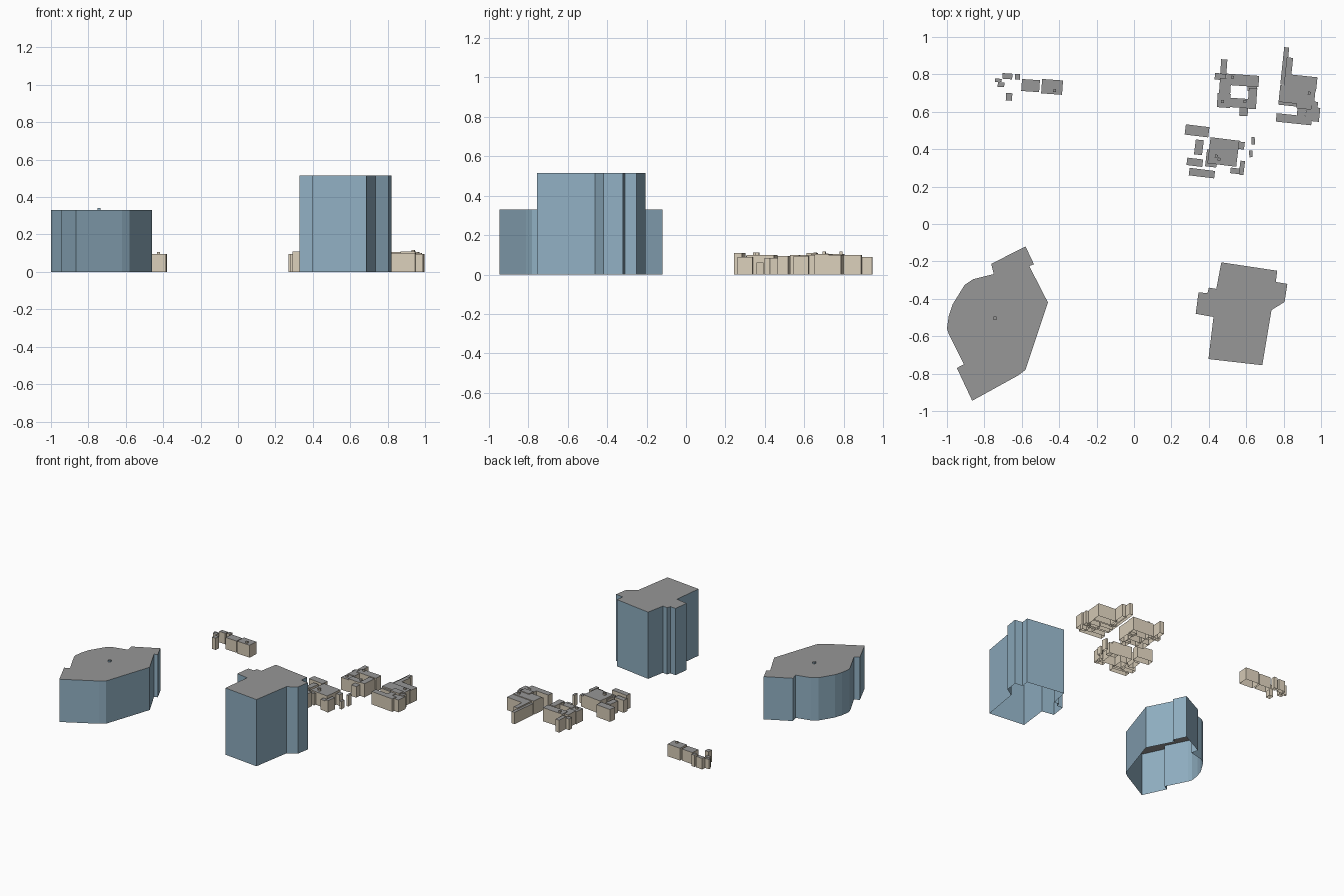
import bpy, bmesh, math


def material(name, color):
    m = bpy.data.materials.new(name)
    m.diffuse_color = (*color, 1)
    return m


BLUE = material("blue_wall", (0.28, 0.43, 0.54))
BEIGE = material("beige_wall", (0.70, 0.62, 0.49))
ROOF = material("grey_roof", (0.31, 0.31, 0.31))


def building(name, footprints, wall):
    """Extrude outlines (points, base, top) into walls plus a roof, open underneath."""
    bm = bmesh.new()
    for pts, z0, z1 in footprints:
        area = sum(a[0] * b[1] - b[0] * a[1] for a, b in zip(pts, pts[1:] + pts[:1]))
        if area < 0:
            pts = pts[::-1]
        low = [bm.verts.new((x, y, z0)) for x, y in pts]
        high = [bm.verts.new((x, y, z1)) for x, y in pts]
        for i in range(len(pts)):
            j = (i + 1) % len(pts)
            bm.faces.new((low[i], low[j], high[j], high[i]))
        bm.faces.new(high).material_index = 1
    mesh = bpy.data.meshes.new(name)
    bm.to_mesh(mesh)
    bm.free()
    mesh.materials.append(wall)
    mesh.materials.append(ROOF)
    bpy.context.collection.objects.link(bpy.data.objects.new(name, mesh))


def rect(x, y, w, d, angle):
    c, s = math.cos(math.radians(angle)), math.sin(math.radians(angle))
    return [(x + c * u * w / 2 - s * v * d / 2, y + s * u * w / 2 + c * v * d / 2)
            for u, v in ((-1, -1), (1, -1), (1, 1), (-1, 1))]


def block(name, angle, parts, vents=()):
    """Cluster of small rectangular houses with little roof boxes."""
    shapes = [(rect(x, y, w, d, angle), 0, h) for x, y, w, d, h in parts]
    shapes += [(rect(x, y, .015, .015, angle), z, z + .012) for x, y, z in vents]
    building(name, shapes, BEIGE)


# Wide curved hall
hall = [(-.58, -.12), (-.535, -.215), (-.56, -.225), (-.46, -.42), (-.58, -.78),
        (-.62, -.81), (-.865, -.945), (-.947, -.77), (-.91, -.75), (-.99, -.59),
        (-1, -.56), (-.99, -.49), (-.97, -.43), (-.905, -.325), (-.86, -.295),
        (-.75, -.268), (-.763, -.213)]
building("curved_hall", [(hall, 0, .33), (rect(-.743, -.503, .018, .018, 0), .33, .342)], BLUE)

# Tall tower
tower = [(.467, -.205), (.766, -.25), (.758, -.31), (.82, -.32), (.805, -.417),
         (.735, -.46), (.686, -.755), (.398, -.722), (.425, -.497), (.33, -.48),
         (.345, -.365), (.393, -.37), (.4, -.34), (.44, -.347)]
building("tower", [(tower, 0, .515)], BLUE)

# Row of houses at the back left
block("left_row", -4, [
    (-.438, .733, .112, .077, .095), (-.553, .74, .096, .064, .09),
    (-.623, .787, .027, .03, .09), (-.677, .79, .053, .03, .085),
    (-.725, .768, .035, .018, .075), (-.711, .745, .035, .025, .08),
    (-.668, .68, .033, .04, .09)], [(-.424, .714, .095)])

# Houses around a courtyard
block("courtyard_block", -4, [
    (.48, .84, .033, .08, .095), (.462, .788, .06, .035, .085),
    (.58, .768, .175, .06, .105), (.487, .735, .06, .09, .1),
    (.48, .66, .07, .075, .095), (.558, .647, .11, .05, .1),
    (.587, .61, .045, .065, .085), (.633, .67, .045, .11, .105),
    (.633, .735, .05, .05, .09)],
    [(.527, .785, .105), (.473, .655, .095), (.593, .655, .1)])

# Houses at the back right
block("right_block", -6, [
    (.806, .845, .027, .2, .09), (.825, .805, .034, .17, .1),
    (.9, .755, .155, .075, .1), (.872, .688, .19, .09, .105),
    (.825, .66, .1, .055, .095), (.91, .64, .08, .05, .11),
    (.96, .635, .045, .04, .1), (.895, .6, .045, .06, .1),
    (.855, .56, .19, .045, .1), (.955, .587, .075, .075, .095)],
    [(.937, .7, .105)])

# Houses behind the tower
block("centre_block", -7, [
    (.337, .498, .127, .055, .095), (.347, .41, .043, .08, .09),
    (.325, .33, .085, .04, .095), (.363, .272, .137, .04, .11),
    (.478, .385, .155, .14, .1), (.415, .35, .06, .09, .09),
    (.553, .422, .075, .04, .085), (.577, .3, .025, .075, .09),
    (.548, .283, .065, .03, .08)], [(.44, .363, .1), (.455, .347, .1)])
block("sheds", 2, [(.637, .445, .018, .042, .085), (.625, .375, .018, .036, .06)])
